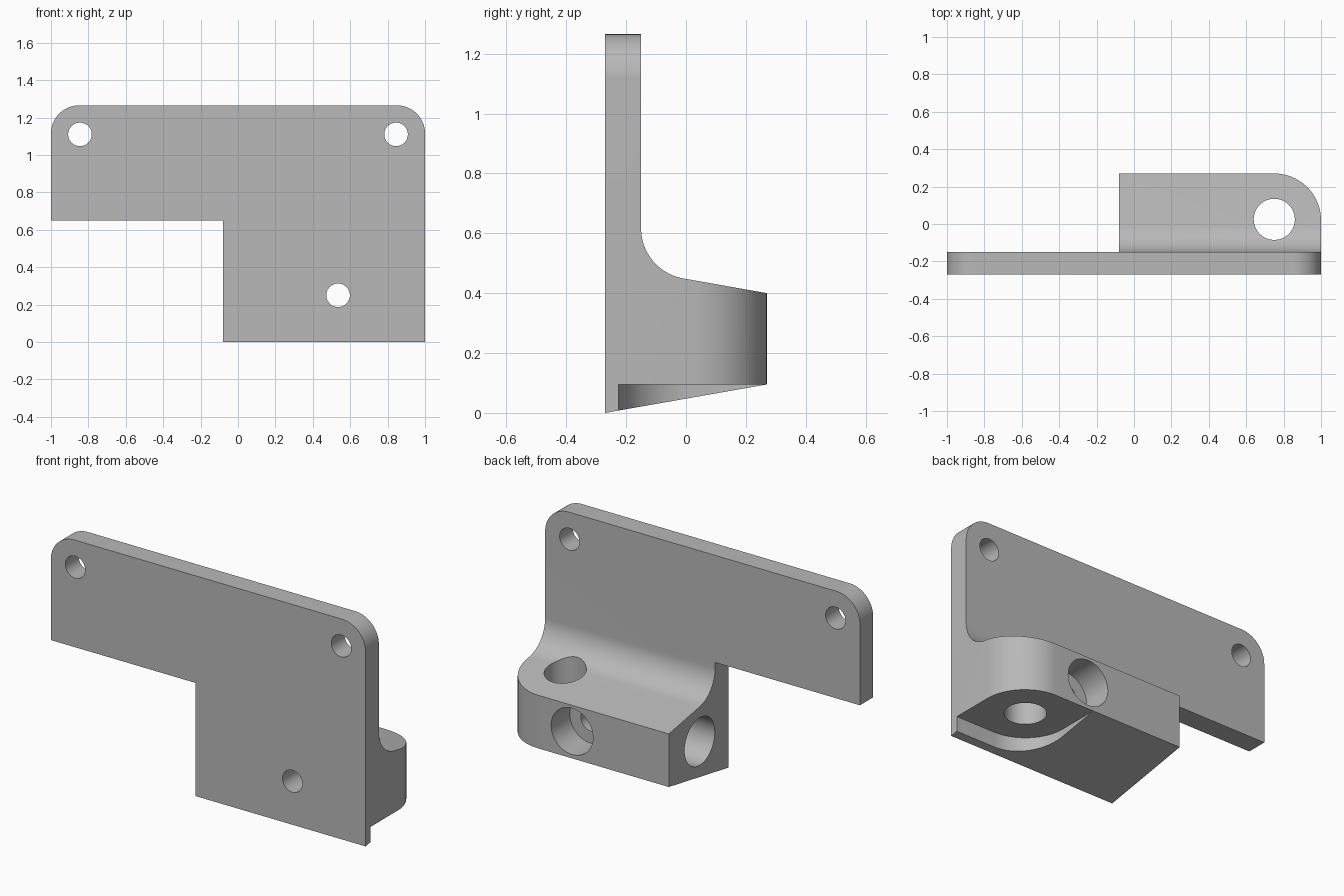
import bpy, bmesh
from math import sin, cos, tan, radians, pi
from mathutils import Vector

start = bpy.data.objects.get("Cube")
if start:
    bpy.data.objects.remove(start, do_unlink=True)

grey = bpy.data.materials.new("light_grey")
grey.use_nodes = True
grey.diffuse_color = (0.48, 0.48, 0.48, 1)
grey.node_tree.nodes["Principled BSDF"].inputs["Base Color"].default_value = grey.diffuse_color


def prism(name, points, axis, low, high):
    """Extrude a 2D outline along x (points are y,z), y (x,z) or z (x,y)."""
    i = "xyz".index(axis)
    bm = bmesh.new()
    verts = []
    for p in points:
        co = list(p)
        co.insert(i, low)
        verts.append(bm.verts.new(co))
    face = bm.faces.new(verts)
    grown = bmesh.ops.extrude_face_region(bm, geom=[face])["geom"]
    shift = Vector((0, 0, 0))
    shift[i] = high - low
    bmesh.ops.translate(bm, vec=shift, verts=[v for v in grown if isinstance(v, bmesh.types.BMVert)])
    bmesh.ops.recalc_face_normals(bm, faces=bm.faces)
    mesh = bpy.data.meshes.new(name)
    bm.to_mesh(mesh)
    bm.free()
    mesh.materials.append(grey)
    obj = bpy.data.objects.new(name, mesh)
    bpy.context.collection.objects.link(obj)
    return obj


def arc(u, v, r, a0, a1, n=20):
    angles = [radians(a0 + (a1 - a0) * k / n) for k in range(n + 1)]
    return [(u + r * cos(a), v + r * sin(a)) for a in angles]


def circle(u, v, r, n=48):
    return arc(u, v, r, 0, 360, n)[:-1]


# Bracket side profile: thin plate, fillet and sloping block
front, plate_back, back, top = -0.27, -0.15, 0.27, 1.265
slope, fillet = 10, 0.17
fillet_y = plate_back + fillet
tangent_y = fillet_y - fillet * sin(radians(slope))
tangent_z = 0.40 + (back - tangent_y) * tan(radians(slope))
fillet_z = tangent_z + fillet * cos(radians(slope))
profile = [(front, 0), (back, 0.095), (back, 0.40)]
profile += arc(fillet_y, fillet_z, fillet, 270 - slope, 180)
profile += [(plate_back, top), (front, top)]
bracket = prism("bracket", profile, "x", -1, 1)

cutters = []


def cut(name, points, axis, low, high):
    cutters.append(prism(name, points, axis, low, high))


# Open area below the long arm
cut("arm_notch", [(-2, -1), (-0.08, -1), (-0.08, 0.65), (-2, 0.65)], "y", -1, 1)

# Rounded top corners and plate holes, mirrored
r = 0.15
for side, label in ((-1, "right"), (1, "left")):
    corner = arc(1 - r, top - r, r, 0, 90)
    corner += [(1 - r, top + 0.2), (1.2, top + 0.2), (1.2, top - r)]
    cut(label + "_corner", [(side * x, z) for x, z in corner], "y", -1, 1)
    cut(label + "_plate_hole", circle(side * 0.845, 1.11, 0.063), "y", -1, 1)

# Rounded rear corner of the block
cut("block_corner", arc(0.75, 0.02, 0.25, 0, 90) + [(0.75, 0.6), (1.2, 0.6), (1.2, 0.02)], "z", -0.5, 0.7)

# Flat seat under the vertical bolt hole
cut("bolt_seat", arc(0.75, 0.025, 0.25, 180, 270) + [(1.2, -0.225), (1.2, 0.5), (0.5, 0.5)], "z", -0.5, 0.095)
cut("bolt_hole", circle(0.75, 0.025, 0.11), "z", -0.4, 0.8)

# Screw hole with a counterbore from the rear
cut("screw_hole", circle(0.535, 0.25, 0.063), "y", -1, 1)
cut("screw_counterbore", circle(0.535, 0.25, 0.133), "y", 0.10, 1)

# Blind bore in the end of the block
cut("end_bore", circle(-0.01, 0.25, 0.137), "x", -0.5, 0.33)

bpy.ops.object.select_all(action="DESELECT")
bpy.context.view_layer.objects.active = bracket
bracket.select_set(True)
for cutter in cutters:
    cutter.hide_render = True
    mod = bracket.modifiers.new(cutter.name, "BOOLEAN")
    mod.operation = "DIFFERENCE"
    mod.solver = "EXACT"
    mod.object = cutter
    bpy.ops.object.modifier_apply(modifier=mod.name)
    bpy.data.objects.remove(cutter, do_unlink=True)
bpy.ops.object.shade_smooth_by_angle(angle=radians(25))
